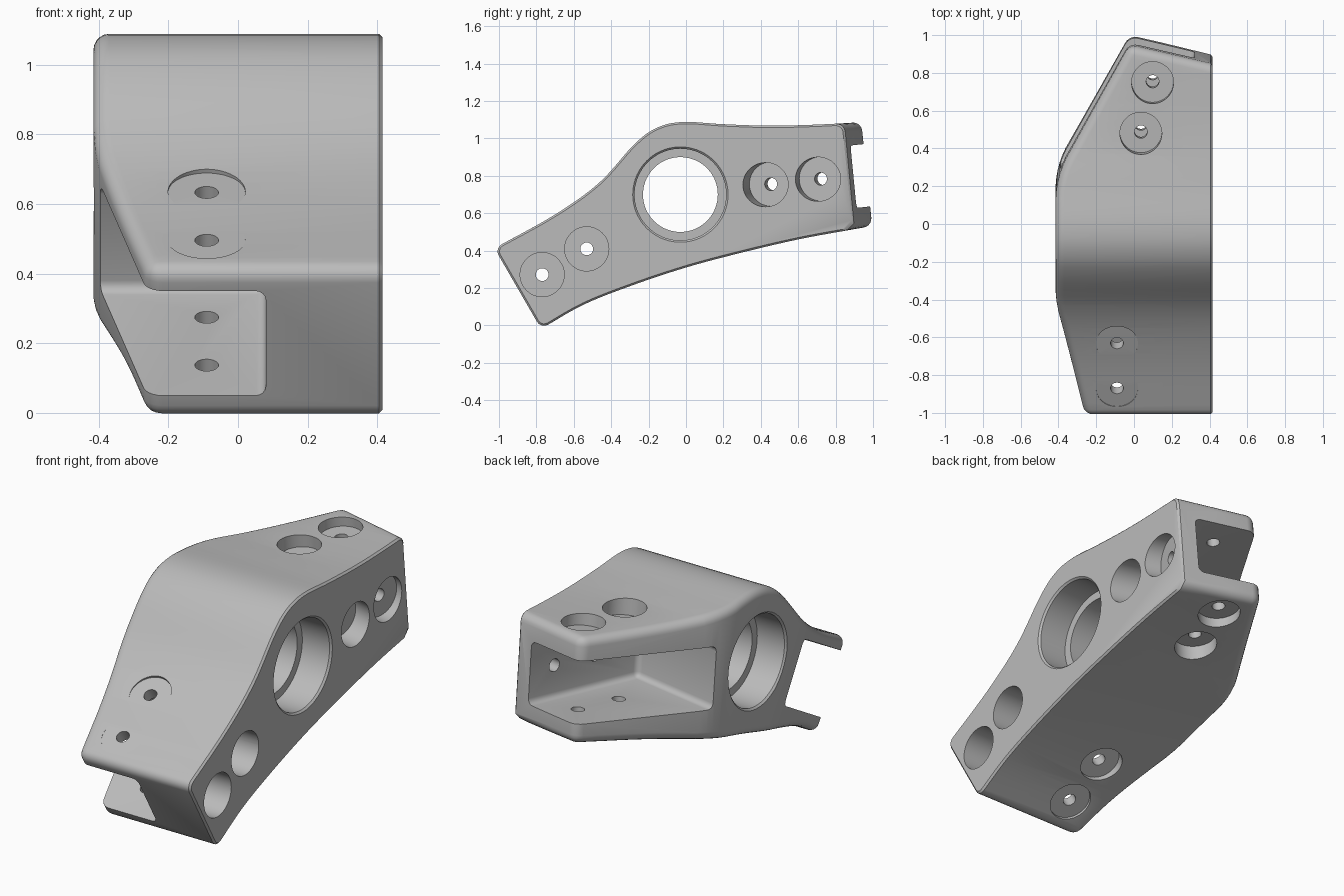
import bpy, bmesh, math
from mathutils import Vector, Matrix

cube = bpy.data.objects.get("Cube")
if cube:
    bpy.data.objects.remove(cube, do_unlink=True)

grey = bpy.data.materials.new("satin grey")
grey.use_nodes = True
colour = (0.5, 0.5, 0.5, 1)
grey.diffuse_color = colour
grey.node_tree.nodes["Principled BSDF"].inputs["Base Color"].default_value = colour

HALF = 0.415          # half width of the body
X = Vector((1, 0, 0))

# Local frames of the two forked ends: columns are across, along and up
front = Matrix.Rotation(math.radians(30), 3, 'X')
back_tilt = Matrix.Rotation(math.radians(6), 3, 'X')
back = back_tilt @ Matrix.Rotation(math.radians(-13), 3, 'Z')


def finish(bm, name):
    """Turn a closed bmesh into an object whose faces point outwards."""
    bmesh.ops.recalc_face_normals(bm, faces=bm.faces[:])
    if bm.calc_volume(signed=True) < 0:
        bmesh.ops.reverse_faces(bm, faces=bm.faces[:])
    mesh = bpy.data.meshes.new(name)
    bm.to_mesh(mesh)
    bm.free()
    mesh.validate()
    mesh.materials.append(grey)
    ob = bpy.data.objects.new(name, mesh)
    bpy.context.scene.collection.objects.link(ob)
    return ob


def smooth_path(pts, n=5):
    """Catmull-Rom curve through the points."""
    p = [Vector(q) for q in pts]
    p = [2 * p[0] - p[1]] + p + [2 * p[-1] - p[-2]]
    out = []
    for i in range(1, len(p) - 2):
        a, b, c, d = p[i - 1:i + 3]
        for k in range(n):
            t = k / n
            out.append(0.5 * (2 * b + (c - a) * t + (2 * a - 5 * b + 4 * c - d) * t ** 2
                              + (3 * b - a - 3 * c + d) * t ** 3))
    return out + [p[-2]]


def slice_off(bm, point, normal):
    bmesh.ops.bisect_plane(bm, geom=bm.verts[:] + bm.edges[:] + bm.faces[:], dist=1e-5,
                           plane_co=point, plane_no=normal, clear_outer=True)
    bmesh.ops.holes_fill(bm, edges=[e for e in bm.edges if e.is_boundary], sides=0)


def taper(bm, along, start, radius, angle, steps):
    """Round the narrow side over from the side face to a slanted face."""
    centre = X * (radius - HALF) + along * start
    for i in range(1, steps + 1):
        a = math.radians(angle) * i / steps
        n = -math.cos(a) * X + math.sin(a) * along
        slice_off(bm, centre + n * radius, n)


# Main body: side profile extruded across, tapered and rounded
top = smooth_path([(-1.024, .413), (-.7, .593), (-.464, .763), (-.28, .965), (-.16, 1.055),
                   (-.02, 1.088), (.2, 1.076), (.45, 1.068), (.7, 1.074), (.95, 1.088), (1.25, 1.11)])
bottom = smooth_path([(1.25, .575), (.9, .515), (.6, .46), (.3, .39), (0, .31),
                      (-.3, .21), (-.55, .11), (-.775, -.018)])
bm = bmesh.new()
rings = [[bm.verts.new((x, p.x, p.y)) for p in top + bottom] for x in (-HALF, HALF)]
for ring in rings:
    bm.faces.new(ring)
for i in range(len(rings[0])):
    bm.faces.new((rings[0][i - 1], rings[0][i], rings[1][i], rings[1][i - 1]))
bmesh.ops.recalc_face_normals(bm, faces=bm.faces[:])
slice_off(bm, back.col[1] * 1.022, back.col[1])
taper(bm, -front.col[1], -.127, 1.0, 12.4, 3)
taper(bm, back_tilt.col[1], .224, .5, 29.2, 6)
bmesh.ops.remove_doubles(bm, verts=bm.verts[:], dist=.006)
bmesh.ops.recalc_face_normals(bm, faces=bm.faces[:])


def on_flat_side(e):
    return all(v.co.x > HALF - 1e-4 for v in e.verts)


sharp = [e for e in bm.edges if len(e.link_faces) == 2
         and e.calc_face_angle() > math.radians(35) and not on_flat_side(e)]
bmesh.ops.bevel(bm, geom=sharp, offset=.045, offset_type='OFFSET', segments=5, profile=.5,
                affect='EDGES', clamp_overlap=False)
bmesh.ops.bevel(bm, geom=[e for e in bm.edges if on_flat_side(e)], offset=.01,
                offset_type='OFFSET', segments=1, profile=.5, affect='EDGES', clamp_overlap=False)
body = finish(bm, "bracket_body")


def volume(mesh):
    bm = bmesh.new()
    bm.from_mesh(mesh)
    v = bm.calc_volume(signed=True)
    bm.free()
    return v


def cut(cutter):
    """Subtract the cutter, keeping the first solver result with a sound volume."""
    cutter.hide_render = True
    before = volume(body.data)
    mod = body.modifiers.new("cut", 'BOOLEAN')
    mod.operation = 'DIFFERENCE'
    mod.object = cutter
    for solver in ('MANIFOLD', 'EXACT', 'FLOAT'):
        mod.solver = solver
        bpy.context.view_layer.update()
        graph = bpy.context.evaluated_depsgraph_get()
        mesh = bpy.data.meshes.new_from_object(body.evaluated_get(graph))
        if .6 * before < volume(mesh) < before:
            body.data = mesh
            break
    body.modifiers.remove(mod)
    bpy.data.objects.remove(cutter, do_unlink=True)


def pocket(frame, low, high):
    """Rounded box cut, open towards the narrow side and the end."""
    bm = bmesh.new()
    bmesh.ops.create_cube(bm, size=1)
    for v in bm.verts:
        v.co = Vector([h if c > 0 else l for c, l, h in zip(v.co, low, high)])
    bmesh.ops.bevel(bm, geom=bm.edges[:], offset=.03, offset_type='OFFSET', segments=4,
                    profile=.5, affect='EDGES')
    bmesh.ops.transform(bm, matrix=frame.to_4x4(), verts=bm.verts[:])
    cut(finish(bm, "pocket_cutter"))


def lathe_cut(profile, at, axis, steps=48):
    """Turned cut; profile is (radius, distance along axis) pairs."""
    bm = bmesh.new()
    rings = [[bm.verts.new((r * math.cos(math.tau * k / steps), r * math.sin(math.tau * k / steps), t))
              for k in range(steps)] for r, t in profile]
    bm.faces.new(rings[0])
    bm.faces.new(rings[-1])
    for a, b in zip(rings, rings[1:]):
        for k in range(steps):
            bm.faces.new((a[k - 1], a[k], b[k], b[k - 1]))
    turn = axis.to_track_quat('Z', 'Y').to_matrix().to_4x4()
    bmesh.ops.transform(bm, matrix=Matrix.Translation(at) @ turn, verts=bm.verts[:])
    cut(finish(bm, "hole_cutter"))


def counterbore(frame, local, direction, radius):
    """Screw hole with a wide recess whose floor is at the local point."""
    lathe_cut([(.034, -.12), (.034, 0), (radius, 0), (radius, .4)],
              frame @ Vector(local), frame @ Vector(direction))


# Bearing bore with a lip in the middle
half = [(.2, .24), (.245, .24), (.245, HALF - .01), (.345, HALF + .09)]
lathe_cut([(r, -t) for r, t in reversed(half)] + half, Vector((0, -.03, .70)), X, 72)

# Forked ends
pocket(front, (-1, -1.3, .45), (.08, -.07, .797))
pocket(back, (-1.2, .285, .53), (.093, 1.5, .865))

# Screw holes: from the flat side, from above and from below
for u in (-.53, -.255):
    counterbore(front, (.15, u, .62), (1, 0, 0), .118)
for u in (-.505, -.23):
    counterbore(front, (-.09, u, .864), (0, 0, 1), .111)
    counterbore(front, (-.09, u, .388), (0, 0, -1), .111)
for s in (.582, .857):
    counterbore(back, (.163, s, .704), (1, 0, 0), .118)
    counterbore(back, (-.097, s, .935), (0, 0, 1), .111)
    counterbore(back, (-.097, s, .46), (0, 0, -1), .111)

# Smooth shading with crisp edges
bpy.context.view_layer.update()
body.select_set(True)
bpy.context.view_layer.objects.active = body
bpy.ops.object.shade_smooth_by_angle(angle=math.radians(32))
